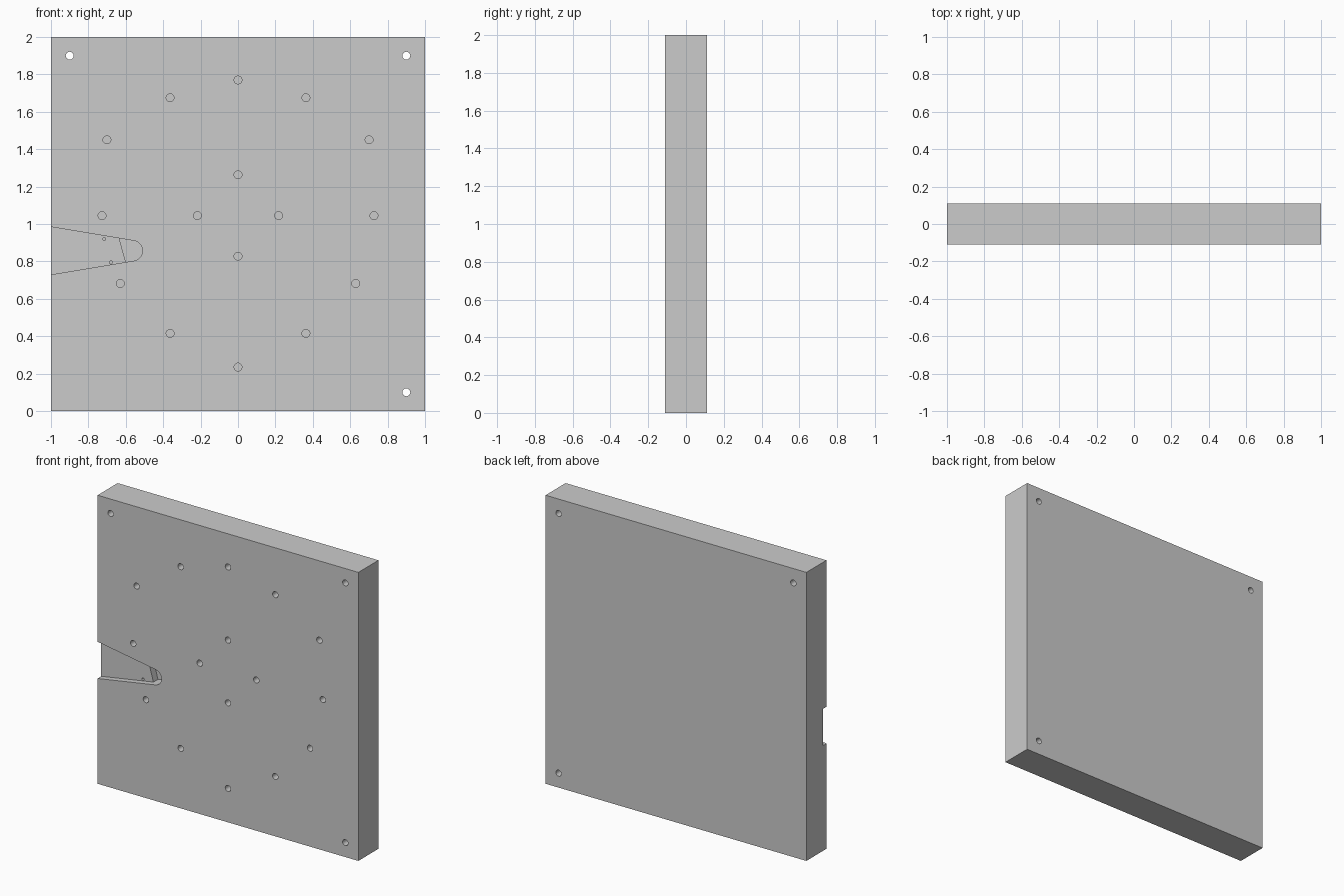
import bpy, bmesh, math

if "Cube" in bpy.data.objects:
    bpy.data.objects.remove(bpy.data.objects["Cube"])

FRONT, BACK = -0.11, 0.11


def prism(name, outline, y0, y1):
    """Extrude an (x, z) outline along y from y0 to y1."""
    bm = bmesh.new()
    near = [bm.verts.new((x, y0, z)) for x, z in outline]
    far = [bm.verts.new((x, y1, z)) for x, z in outline]
    bm.faces.new(near)
    bm.faces.new(far[::-1])
    n = len(outline)
    for i in range(n):
        j = (i + 1) % n
        bm.faces.new((near[j], near[i], far[i], far[j]))
    bmesh.ops.recalc_face_normals(bm, faces=bm.faces[:])
    me = bpy.data.meshes.new(name)
    bm.to_mesh(me)
    bm.free()
    ob = bpy.data.objects.new(name, me)
    bpy.context.collection.objects.link(ob)
    return ob


def arc(cx, cz, r, a0, a1, n):
    return [(cx + r * math.cos(a0 + (a1 - a0) * i / n),
             cz + r * math.sin(a0 + (a1 - a0) * i / n)) for i in range(n + 1)]


def cut(outline, depth):
    """Cut a pocket of the given depth from the front face."""
    cutter = prism("cutter", outline, FRONT - 0.05, FRONT + depth)
    cutter.hide_render = True
    mod = plate.modifiers.new("cut", 'BOOLEAN')
    mod.operation = 'DIFFERENCE'
    mod.solver = 'EXACT'
    mod.object = cutter
    bpy.context.view_layer.objects.active = plate
    bpy.ops.object.modifier_apply(modifier=mod.name)
    bpy.data.objects.remove(cutter)


def hole(x, z, r, depth):
    cut(arc(x, z, r, 0, 2 * math.pi, 32)[:-1], depth)


# main slab
plate = prism("drilled_plate", [(-1, 0), (1, 0), (1, 2), (-1, 2)], FRONT, BACK)

# tapered slot from the left edge, with a deeper pocket at its round tip
MID, SLOPE, CX = 0.857, 0.167, -0.565
tilt = math.atan(SLOPE)


def half(x):
    return 0.1275 - (x + 1) * SLOPE


radius = half(CX) * math.cos(tilt)
tip = arc(CX, MID, radius, -math.pi / 2 + tilt, math.pi / 2 - tilt, 24)
cut([(-1.1, MID - half(-1.1))] + tip + [(-1.1, MID + half(-1.1))], 0.04)
cut([(-0.6, MID - half(-0.6))] + tip + [(-0.635, MID + half(-0.635))], 0.09)

# small pin holes in the slot floor
hole(-0.715, 0.92, 0.008, 0.09)
hole(-0.68, 0.795, 0.008, 0.09)

# through holes in three corners
for x, z in [(-0.9, 1.9), (0.9, 1.9), (0.9, 0.1)]:
    hole(x, z, 0.021, 0.3)

# blind holes: centre column, then mirrored pairs
for z in (1.77, 1.263, 0.828, 0.235):
    hole(0, z, 0.021, 0.11)
for x, z in [(0.363, 1.675), (0.701, 1.45), (0.727, 1.045), (0.217, 1.045),
             (0.629, 0.682), (0.363, 0.415)]:
    for s in (-1, 1):
        hole(s * x, z, 0.021, 0.11)

# smooth hole walls, keep sharp rims
bpy.ops.object.select_all(action='DESELECT')
plate.select_set(True)
bpy.context.view_layer.objects.active = plate
bpy.ops.object.shade_smooth_by_angle(angle=math.radians(30))
